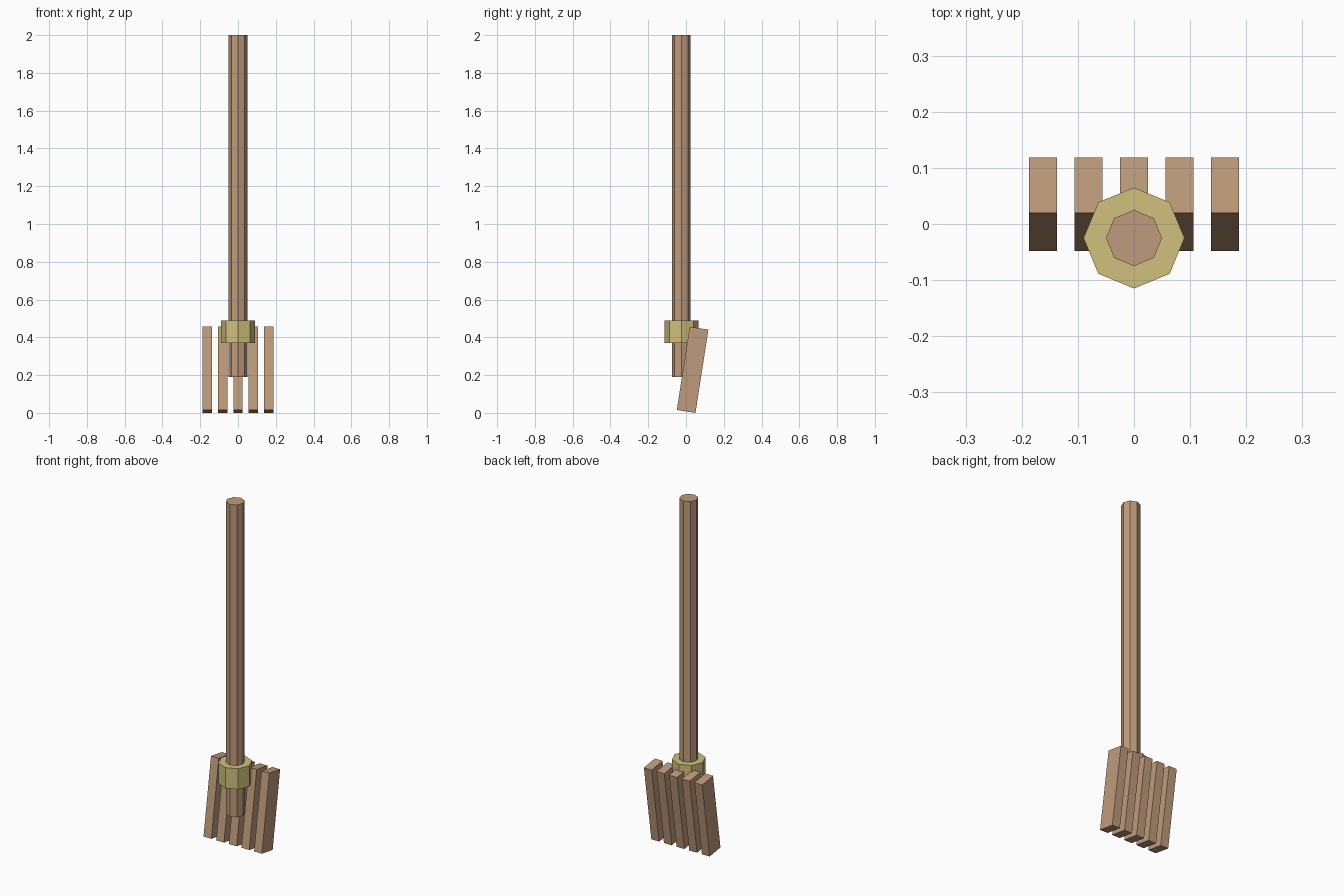
import bpy, math

if "Cube" in bpy.data.objects:
    bpy.data.objects.remove(bpy.data.objects["Cube"])


def material(name, rgb):
    m = bpy.data.materials.new(name)
    m.diffuse_color = (*rgb, 1.0)
    m.use_nodes = True
    m.node_tree.nodes["Principled BSDF"].inputs["Base Color"].default_value = m.diffuse_color
    return m


wood = material("brown_wood", (0.52, 0.33, 0.20))
binding = material("straw_yellow", (0.63, 0.53, 0.20))

AXIS_Y = -0.025  # the handle sits slightly in front of the head


def octagon_post(name, radius, z0, z1, mat):
    bpy.ops.mesh.primitive_cylinder_add(
        vertices=8, radius=radius, depth=z1 - z0,
        location=(0, AXIS_Y, (z0 + z1) / 2))
    ob = bpy.context.object
    ob.name = name
    ob.data.materials.append(mat)
    return ob


# Long handle and the collar around its lower end
octagon_post("handle", 0.05, 0.19, 2.0, wood)
octagon_post("collar", 0.09, 0.37, 0.49, binding)

# Five leaning slats forming the head
TILT = math.radians(8.8)
LENGTH, DEPTH, WIDTH = 0.446, 0.10, 0.05
centre_z = (LENGTH * math.cos(TILT) + DEPTH * math.sin(TILT)) / 2
for i in range(5):
    bpy.ops.mesh.primitive_cube_add(
        size=1, location=((i - 2) * 0.081, 0.035, centre_z),
        rotation=(-TILT, 0, 0))
    slat = bpy.context.object
    slat.name = f"head_slat_{i + 1}"
    slat.scale = (WIDTH, DEPTH, LENGTH)
    slat.data.materials.append(wood)
